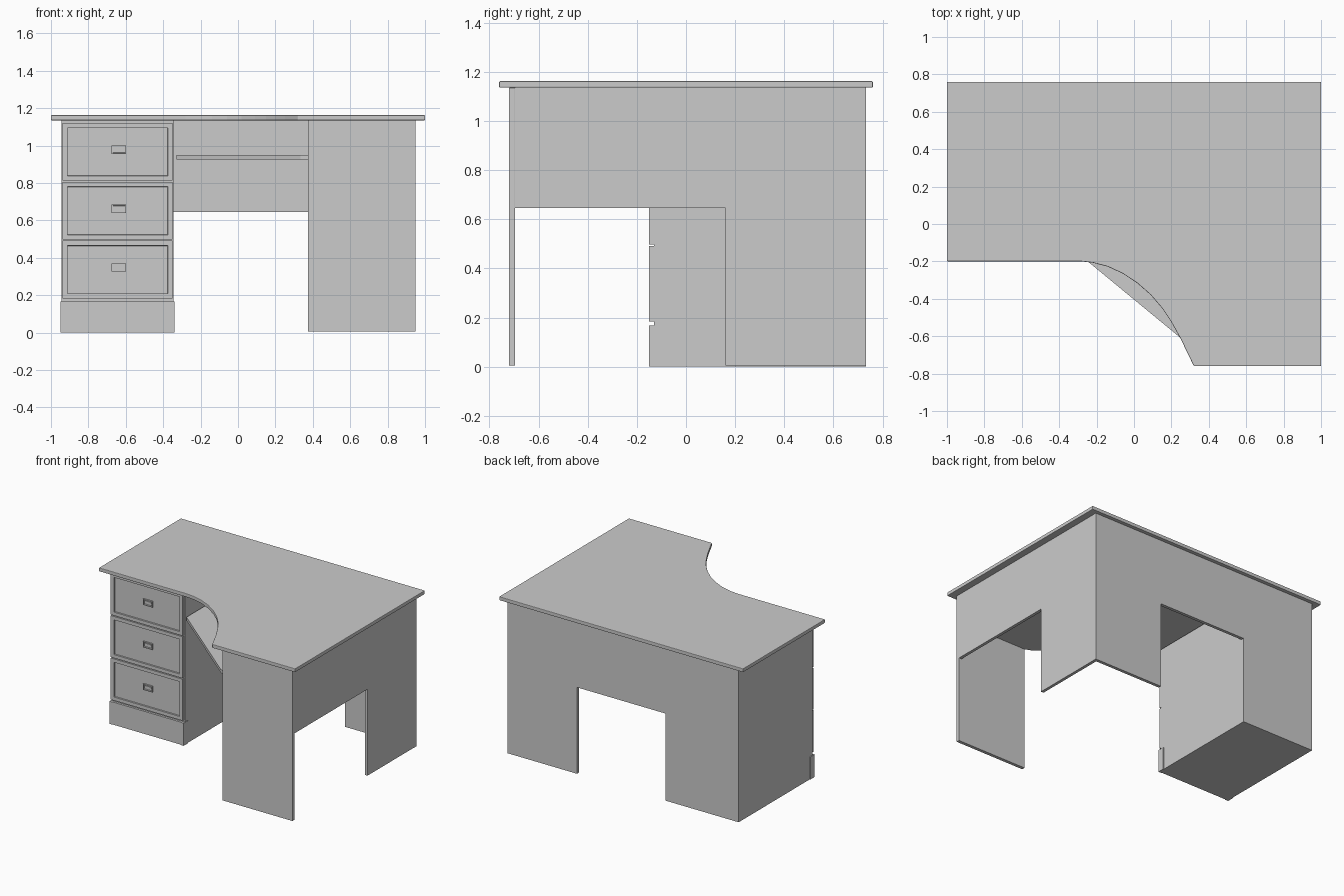
import bpy, bmesh
from mathutils import Vector

if "Cube" in bpy.data.objects:
    bpy.data.objects.remove(bpy.data.objects["Cube"])


def finish(name, bm, bevel=0.0):
    bmesh.ops.recalc_face_normals(bm, faces=bm.faces)
    me = bpy.data.meshes.new(name)
    bm.to_mesh(me)
    bm.free()
    ob = bpy.data.objects.new(name, me)
    bpy.context.collection.objects.link(ob)
    if bevel:
        m = ob.modifiers.new("edge", 'BEVEL')
        m.width, m.segments = bevel, 2
        m.limit_method, m.angle_limit = 'ANGLE', 0.9
    return ob


def slab(name, pts, extrude, bevel=0.0):
    """Closed profile of 3D points, extruded along a vector."""
    bm = bmesh.new()
    face = bm.faces.new([bm.verts.new(p) for p in pts])
    geom = bmesh.ops.extrude_face_region(bm, geom=[face])["geom"]
    verts = [g for g in geom if isinstance(g, bmesh.types.BMVert)]
    bmesh.ops.translate(bm, verts=verts, vec=Vector(extrude))
    return finish(name, bm, bevel)


def box(name, x, y, z, rim=0.0, depth=0.0, bevel=0.0):
    """Box from ranges; optional recessed front (-y) inside a rim."""
    bm = bmesh.new()
    bmesh.ops.create_cube(bm, size=1)
    for v in bm.verts:
        v.co = [r[0] + (c + 0.5) * (r[1] - r[0]) for c, r in zip(v.co, (x, y, z))]
    if rim:
        bm.normal_update()
        front = min(bm.faces, key=lambda f: f.calc_center_median().y)
        bmesh.ops.inset_region(bm, faces=[front], thickness=rim)
        bmesh.ops.inset_region(bm, faces=[front], thickness=0.002)
        for v in front.verts:
            v.co.y += depth
    return finish(name, bm, bevel)


# Worktop with the curved cut-out
outline = [(-1, .76), (-1, -.2), (-.28, -.2), (-.22, -.207), (-.14, -.228),
           (-.06, -.265), (.02, -.318), (.09, -.38), (.15, -.45), (.2, -.525),
           (.25, -.615), (.32, -.76), (1, -.76), (1, .76)]
slab("worktop", [(x, y, 1.135) for x, y in outline], (0, 0, .027), .004)

# Corner keyboard shelf with diagonal front
shelf = [(-.33, -.132), (.335, -.68), (.375, -.695), (.93, -.695), (.93, .71), (-.33, .71)]
slab("keyboard_shelf", [(x, y, .925) for x, y in shelf], (0, 0, .024))

# Back and side panels, each an upper apron with a leg to the floor
def apron(start, leg, end):
    return [(start, 1.135), (start, .645), (leg, .645), (leg, .005), (end, .005), (end, 1.135)]

slab("back_panel", [(x, .71, z) for x, z in apron(-.345, .38, .95)], (0, .023, 0))
slab("side_panel", [(.927, y, z) for y, z in apron(-.695, .16, .71)], (.022, 0, 0))
box("front_leg_panel", (.375, .95), (-.72, -.695), (.005, 1.135), bevel=.002)

# Drawer cabinet and plinth
box("cabinet", (-.945, -.345), (-.13, .733), (0, 1.135))
box("plinth", (-.925, -.365), (-.146, -.12), (0, .167))
for side, x in (("left", -.95), ("right", -.365)):
    box("plinth_post_" + side, (x, x + .025), (-.15, -.1), (0, .167))

# Three drawers with recessed fronts and cup pulls
for i in range(3):
    z = .183 + i * .3145
    box(f"drawer_front_{i + 1}", (-.938, -.35), (-.15, -.128), (z, z + .308), .036, .01)
    c = z + .165
    box(f"drawer_pull_{i + 1}", (-.675, -.598), (-.15, -.135), (c - .022, c + .022), .008, .008)
    box(f"pull_lip_{i + 1}", (-.662, -.609), (-.149, -.14), (c + .003, c + .013))
